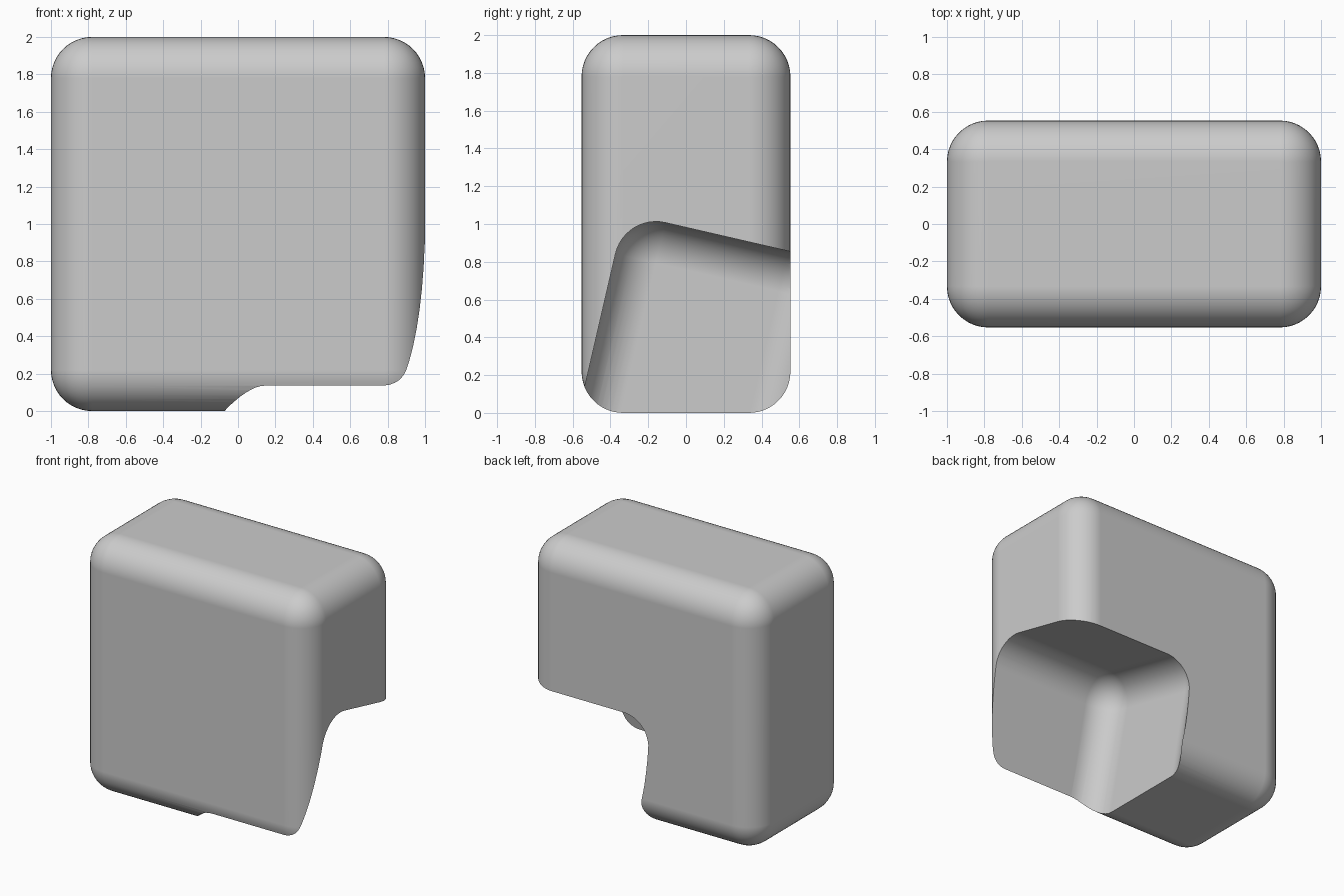
import bpy, bmesh
from math import radians
from mathutils import Matrix

if "Cube" in bpy.data.objects:
    bpy.data.objects.remove(bpy.data.objects["Cube"])

SIZE = (2.0, 1.106, 2.0)
RADIUS = 0.22


def rounded_box(name, matrix):
    """Box with all edges rounded, placed by a matrix."""
    bm = bmesh.new()
    bmesh.ops.create_cube(bm, size=1)
    bmesh.ops.scale(bm, vec=SIZE, verts=bm.verts)
    bmesh.ops.bevel(bm, geom=bm.edges[:], offset=RADIUS, offset_type='OFFSET',
                    segments=12, profile=0.5, affect='EDGES')
    bmesh.ops.recalc_face_normals(bm, faces=bm.faces)
    bm.transform(matrix)
    mesh = bpy.data.meshes.new(name)
    bm.to_mesh(mesh)
    bm.free()
    obj = bpy.data.objects.new(name, mesh)
    bpy.context.collection.objects.link(obj)
    return obj


# Main upright block
body = rounded_box("rounded_block", Matrix.Translation((0, 0, 1)))

# Tilted copy of the block that carves the lower right corner
cutter = rounded_box("corner_cutter",
                     Matrix.Translation((0.93, -0.01, -0.042))
                     @ Matrix.Rotation(radians(-13), 4, 'X'))
cutter.hide_render = True

# Carve the corner
bpy.context.view_layer.objects.active = body
body.select_set(True)
cut = body.modifiers.new("carve_corner", 'BOOLEAN')
cut.operation = 'DIFFERENCE'
cut.solver = 'EXACT'
cut.object = cutter
bpy.ops.object.modifier_apply(modifier=cut.name)
bpy.data.objects.remove(cutter)

# Smooth rounds, crisp cut edges, flat-looking walls
bpy.ops.object.shade_smooth_by_angle(angle=radians(25))
weighted = body.modifiers.new("flat_walls", 'WEIGHTED_NORMAL')
weighted.keep_sharp = True
